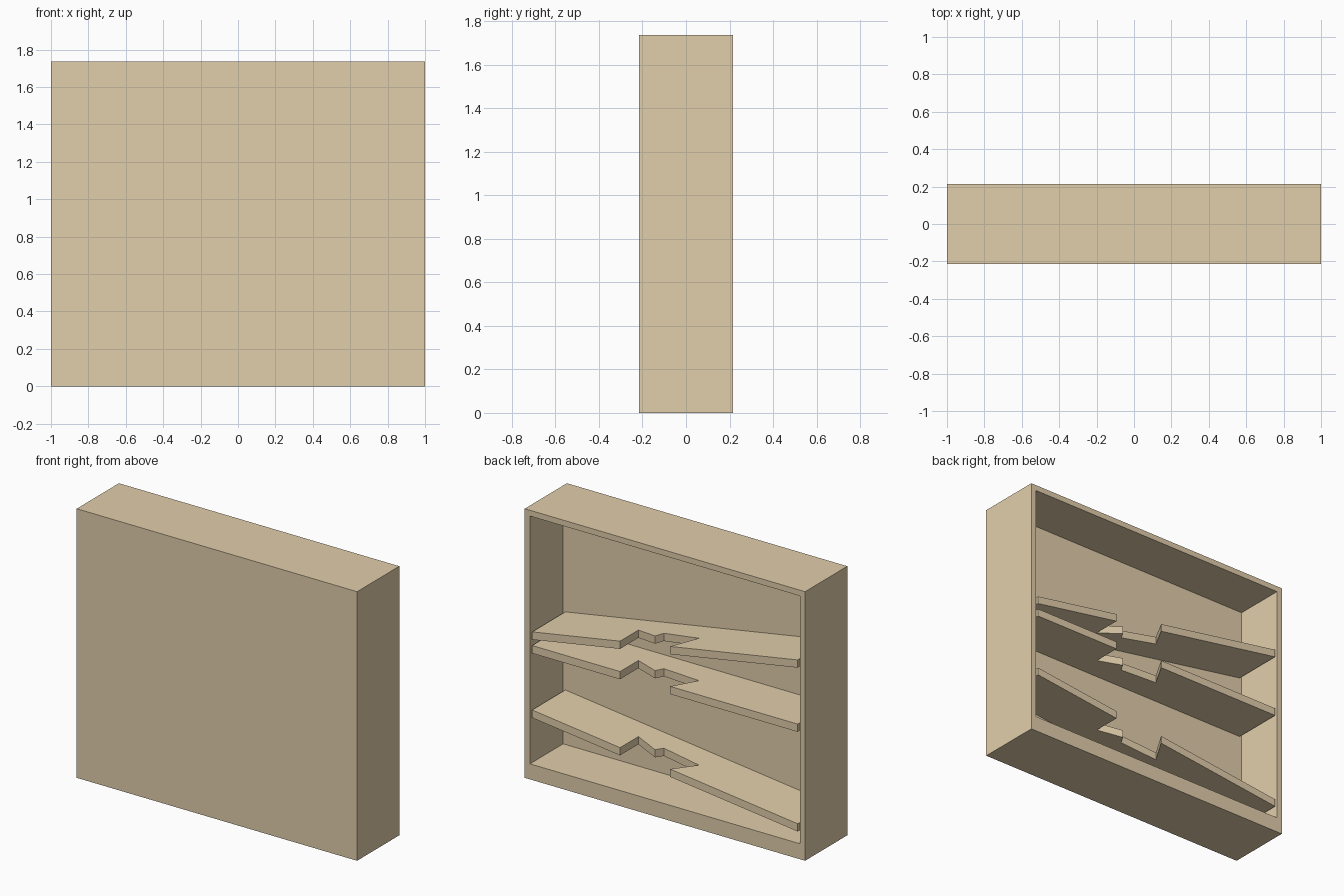
import bpy, bmesh
from mathutils import Vector

if "Cube" in bpy.data.objects:
    bpy.data.objects.remove(bpy.data.objects["Cube"])

W, D, H = 2.0, 0.43, 1.735          # overall size
WALL, FLOOR, DEPTH = 0.053, 0.10, 0.338
BACK = D / 2

wood = bpy.data.materials.new("wood")
wood.diffuse_color = (0.76, 0.62, 0.41, 1)
wood.use_nodes = True
wood.node_tree.nodes["Principled BSDF"].inputs["Base Color"].default_value = wood.diffuse_color


def finish(bm, name):
    bmesh.ops.recalc_face_normals(bm, faces=bm.faces)
    me = bpy.data.meshes.new(name)
    bm.to_mesh(me)
    bm.free()
    me.materials.append(wood)
    ob = bpy.data.objects.new(name, me)
    bpy.context.collection.objects.link(ob)


def make_case():
    # Solid block with its back face inset and pushed in
    bm = bmesh.new()
    bmesh.ops.create_cube(bm, size=1)
    for v in bm.verts:
        v.co = Vector((v.co.x * W, v.co.y * D, (v.co.z + 0.5) * H))
    bm.normal_update()
    face = max(bm.faces, key=lambda f: f.calc_center_median().y)
    bmesh.ops.inset_individual(bm, faces=[face], thickness=WALL)
    for v in face.verts:
        if v.co.z < H / 2:
            v.co.z = FLOOR
    new = bmesh.ops.extrude_discrete_faces(bm, faces=[face])["faces"][0]
    bmesh.ops.translate(bm, verts=new.verts, vec=(0, -DEPTH, 0))
    finish(bm, "case")


# Broken notch in each shelf: (x, distance in from the back edge)
NOTCH = [(0.32, 0), (0.32, 0.187), (0.16, 0.128),
         (0.133, 0.18), (-0.13, 0.162), (-0.036, 0)]


def make_shelf(name, z_mid, slope, thick=0.05):
    # Plan outline, sheared to the tilt and extruded downwards
    e = W / 2 - WALL
    outline = [(-e, DEPTH), (e, DEPTH), (e, 0)] + NOTCH + [(-e, 0)]
    bm = bmesh.new()
    top = bm.faces.new([bm.verts.new((x, BACK - d, z_mid + slope * x))
                        for x, d in outline])
    new = bmesh.ops.extrude_face_region(bm, geom=[top])["geom"]
    verts = [g for g in new if isinstance(g, bmesh.types.BMVert)]
    bmesh.ops.translate(bm, verts=verts, vec=(0, 0, -thick))
    finish(bm, name)


make_case()
make_shelf("upper_shelf", 1.118, -0.172)
make_shelf("middle_shelf", 0.867, 0.0)
make_shelf("lower_shelf", 0.338, 0.12)
